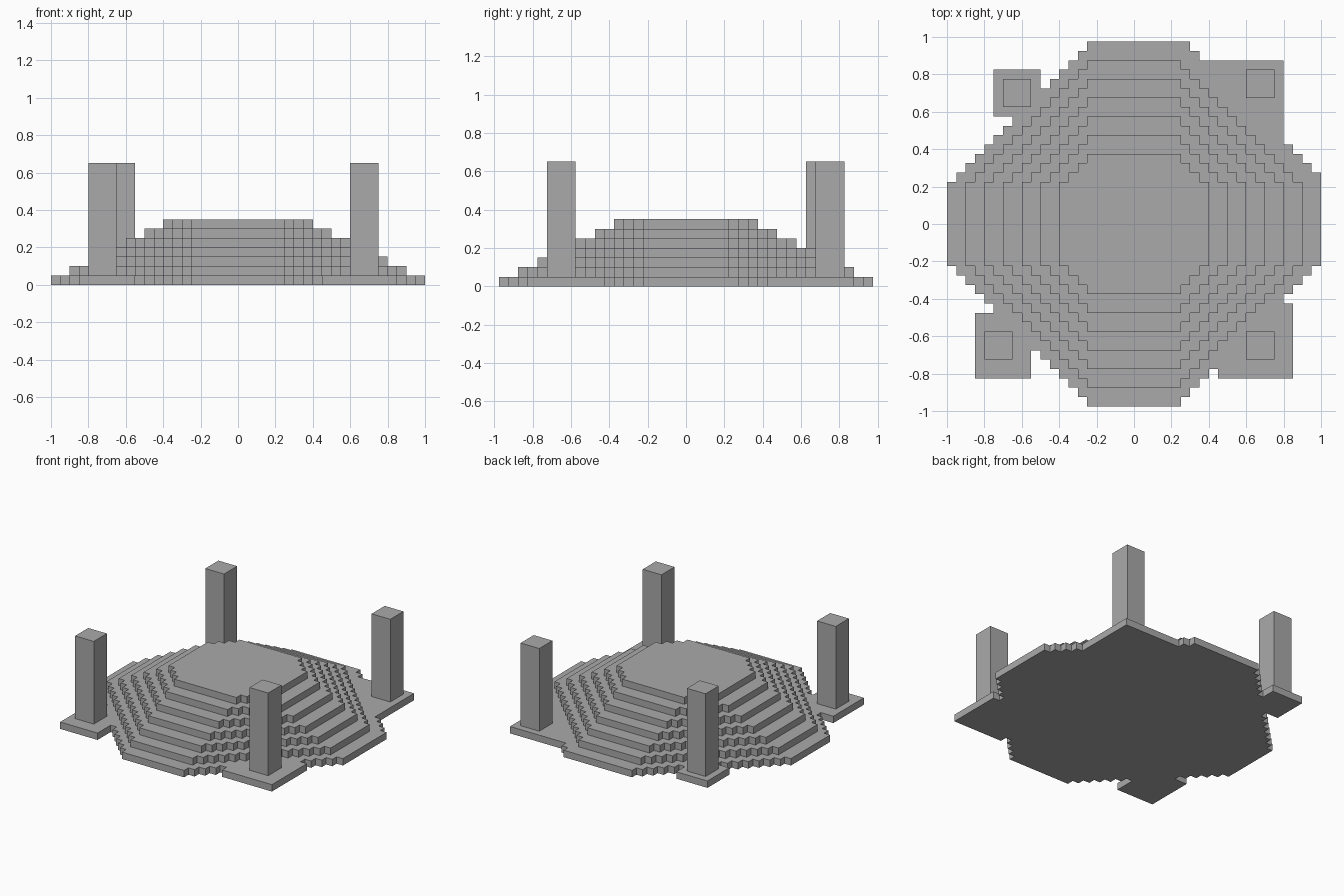
import bpy
import bmesh
import math

STEP = 0.05

cube = bpy.data.objects.get("Cube")
if cube:
    bpy.data.objects.remove(cube, do_unlink=True)

stone = bpy.data.materials.new("grey_stone")
stone.use_nodes = True
stone.diffuse_color = (0.4, 0.4, 0.4, 1)
stone.node_tree.nodes["Principled BSDF"].inputs["Base Color"].default_value = (0.4, 0.4, 0.4, 1)


def slab(name, inside, z, height):
    """Extrude the union of all grid cells whose centre passes the test."""
    bm = bmesh.new()
    h = STEP / 2
    for i in range(40):
        for j in range(39):
            x, y = (i - 19.5) * STEP, (j - 19) * STEP
            if inside(x, y):
                corners = [(-h, -h), (h, -h), (h, h), (-h, h)]
                bm.faces.new([bm.verts.new((x + a, y + b, z)) for a, b in corners])
    bmesh.ops.remove_doubles(bm, verts=bm.verts, dist=0.001)
    bmesh.ops.dissolve_limit(bm, angle_limit=math.radians(1), verts=bm.verts, edges=bm.edges)
    top = bmesh.ops.extrude_face_region(bm, geom=bm.faces[:], use_keep_orig=True)
    verts = [g for g in top["geom"] if isinstance(g, bmesh.types.BMVert)]
    bmesh.ops.translate(bm, verts=verts, vec=(0, 0, height))
    bmesh.ops.recalc_face_normals(bm, faces=bm.faces)
    mesh = bpy.data.meshes.new(name)
    bm.to_mesh(mesh)
    bm.free()
    mesh.materials.append(stone)
    obj = bpy.data.objects.new(name, mesh)
    bpy.context.collection.objects.link(obj)


def in_rect(x, y, rect):
    return rect[0] < x < rect[1] and rect[2] < y < rect[3]


def in_tier(x, y, half_x, extra=0):
    """Rectangle with stepped diagonal corners."""
    half_y = half_x - 0.025
    return abs(x) < half_x and abs(y) < half_y and abs(x) + abs(y) < half_y + 0.225 + extra


# Corner plinths (x0, x1, y0, y1) and the lower corner of each pillar
corners = {
    "back_right": ((-0.75, -0.5, 0.575, 0.825), (-0.7, 0.625)),
    "back_left": ((0.35, 0.8, 0.425, 0.875), (0.6, 0.675)),
    "front_right": ((-0.85, -0.55, -0.825, -0.475), (-0.8, -0.725)),
    "front_left": ((0.45, 0.85, -0.825, -0.425), (0.6, -0.725)),
}


# Ground tier, widened on one diagonal and joined to the plinths
def in_base(x, y):
    extra = STEP if x > 0 and y > 0 else 0
    return in_tier(x, y, 1, extra) or any(in_rect(x, y, c[0]) for c in corners.values())


slab("base_tier", in_base, 0, STEP)

# Upper tiers
for n in range(1, 7):
    slab(f"tier_{n + 1}", lambda x, y: in_tier(x, y, 1 - 0.1 * n), n * STEP, STEP)

# Pillars
for place, (_, (px, py)) in corners.items():
    rect = (px, px + 0.15, py, py + 0.15)
    slab(f"{place}_pillar", lambda x, y: in_rect(x, y, rect), STEP, 0.6)
